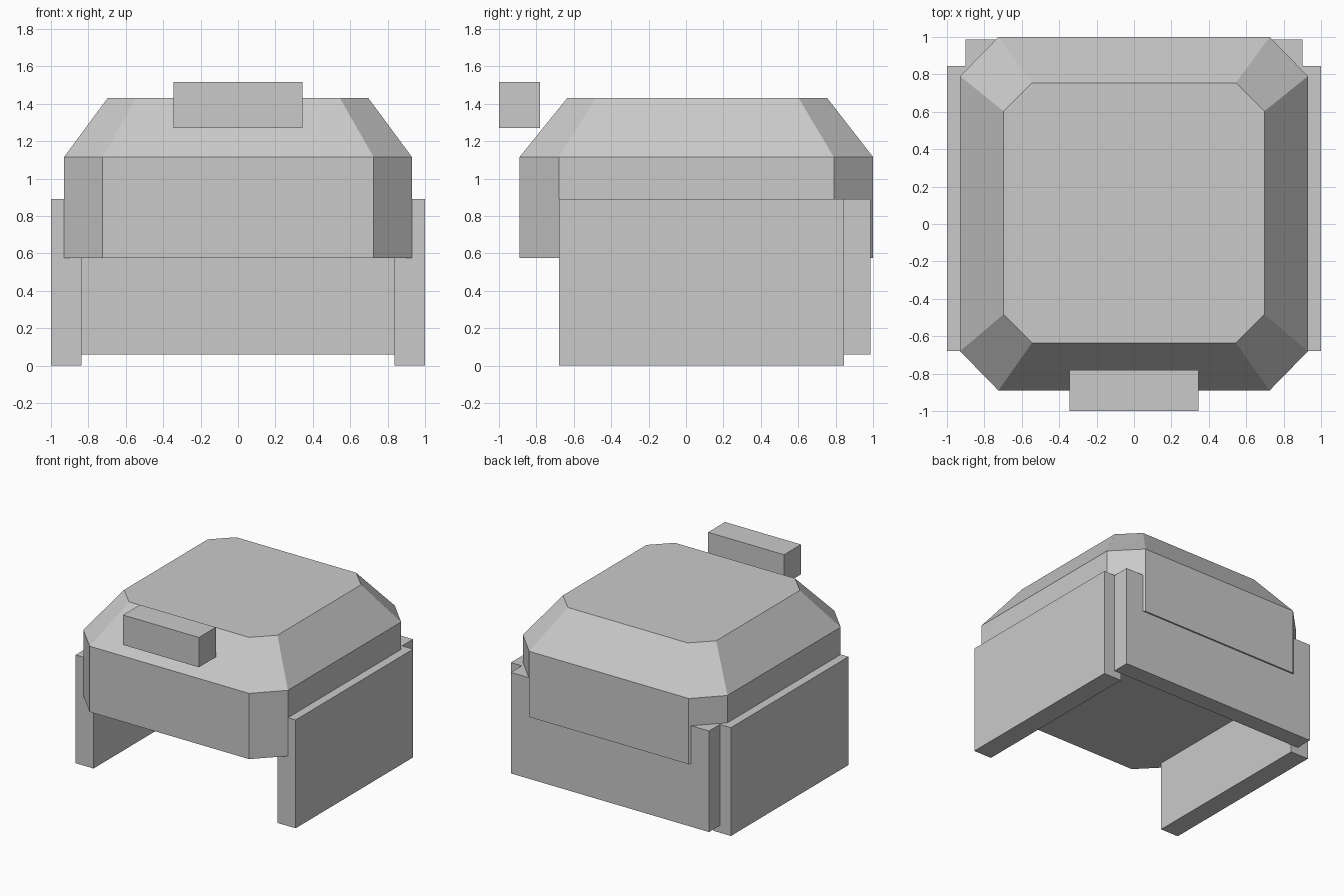
import bpy
import bmesh

if "Cube" in bpy.data.objects:
    bpy.data.objects.remove(bpy.data.objects["Cube"])

grey = bpy.data.materials.new("light grey")
grey.diffuse_color = (0.59, 0.59, 0.59, 1.0)
grey.use_nodes = True
grey.node_tree.nodes["Principled BSDF"].inputs["Base Color"].default_value = grey.diffuse_color


def finish(name, bm):
    bmesh.ops.recalc_face_normals(bm, faces=bm.faces)
    mesh = bpy.data.meshes.new(name)
    bm.to_mesh(mesh)
    bm.free()
    mesh.materials.append(grey)
    ob = bpy.data.objects.new(name, mesh)
    bpy.context.collection.objects.link(ob)
    return ob


def box(name, x0, x1, y0, y1, z0, z1):
    bm = bmesh.new()
    bmesh.ops.create_cube(bm, size=1)
    for v in bm.verts:
        v.co.x = x1 if v.co.x > 0 else x0
        v.co.y = y1 if v.co.y > 0 else y0
        v.co.z = z1 if v.co.z > 0 else z0
    return finish(name, bm)


def octagon(bm, hx, y0, y1, cx, cy, z):
    """Ring of a rectangle with its corners cut off by cx, cy."""
    pts = [(hx - cx, y0), (hx, y0 + cy), (hx, y1 - cy), (hx - cx, y1),
           (cx - hx, y1), (-hx, y1 - cy), (-hx, y0 + cy), (cx - hx, y0)]
    return [bm.verts.new((x, y, z)) for x, y in pts]


# Main body: cut-corner block with a tapered top
bm = bmesh.new()
rings = [octagon(bm, 0.93, -0.89, 1.0, 0.205, 0.21, 0.575),
         octagon(bm, 0.93, -0.89, 1.0, 0.205, 0.21, 1.115),
         octagon(bm, 0.697, -0.635, 0.755, 0.152, 0.152, 1.43)]
bm.faces.new(rings[0])
bm.faces.new(rings[-1])
for a, b in zip(rings, rings[1:]):
    for i in range(8):
        j = (i + 1) % 8
        bm.faces.new((a[i], a[j], b[j], b[i]))
finish("body", bm)

# Side panels standing on the ground
for side, x0, x1 in (("left", -1.0, -0.837), ("right", 0.837, 1.0)):
    box(side + "_panel", x0, x1, -0.68, 0.845, 0.0, 0.89)

# Back panel, slightly raised
box("back_panel", -0.9, 0.9, 0.845, 0.987, 0.06, 0.89)

# Small block in front of the top
box("front_block", -0.345, 0.345, -1.0, -0.78, 1.27, 1.515)
